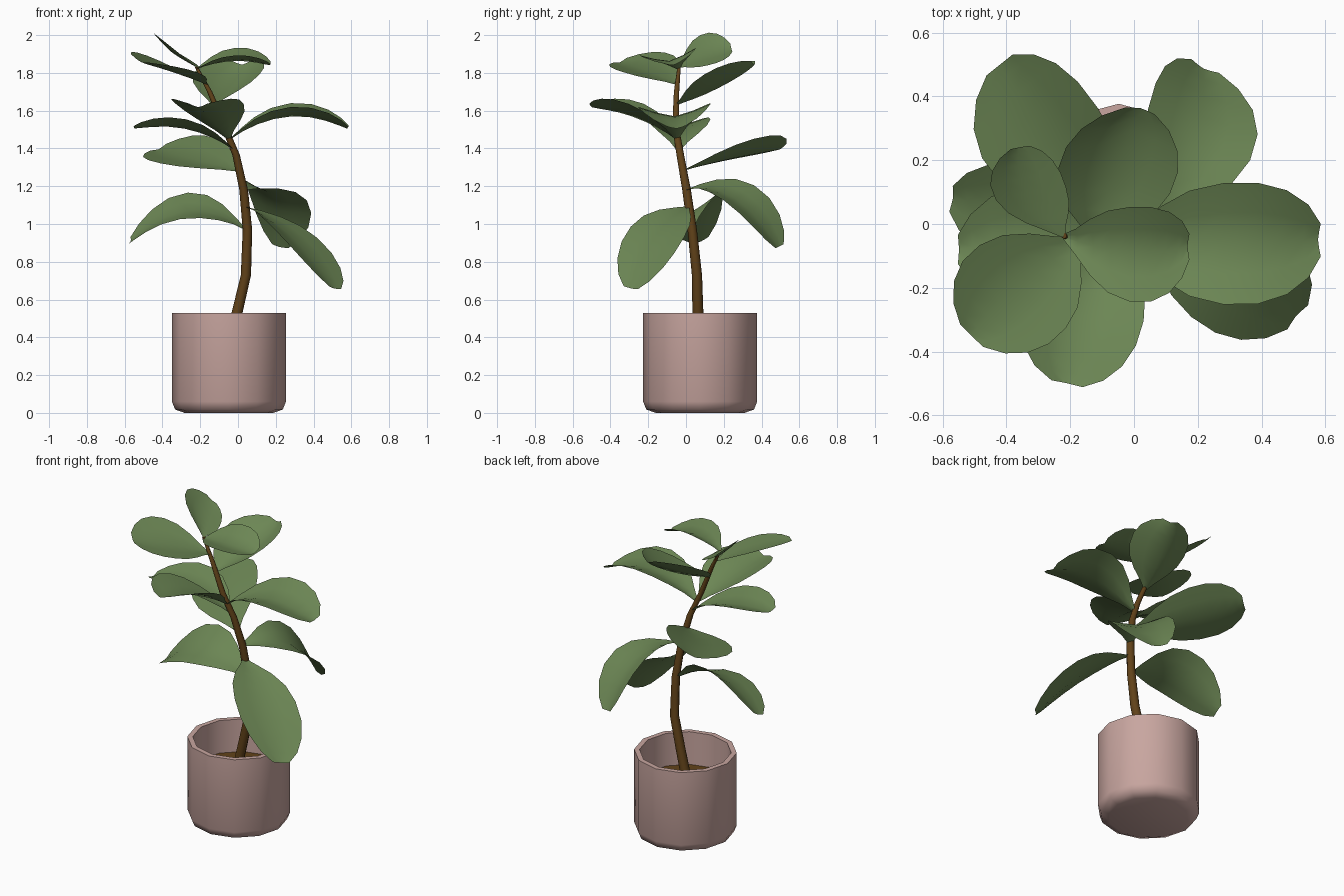
import bpy, bmesh, math
from mathutils import Vector

if "Cube" in bpy.data.objects:
    bpy.data.objects.remove(bpy.data.objects["Cube"])


def material(name, rgb):
    m = bpy.data.materials.new(name)
    m.diffuse_color = (*rgb, 1)
    m.use_nodes = True
    m.node_tree.nodes["Principled BSDF"].inputs["Base Color"].default_value = m.diffuse_color
    return m


POT = material("pot_pink", (0.58, 0.38, 0.35))
BARK = material("bark_brown", (0.12, 0.055, 0.01))
LEAF = material("leaf_green", (0.15, 0.24, 0.09))


def finish(bm, name, mat, angle):
    me = bpy.data.meshes.new(name)
    bm.to_mesh(me)
    bm.free()
    ob = bpy.data.objects.new(name, me)
    bpy.context.collection.objects.link(ob)
    me.materials.append(mat)
    bpy.ops.object.select_all(action='DESELECT')
    ob.select_set(True)
    bpy.context.view_layer.objects.active = ob
    bpy.ops.object.shade_smooth_by_angle(angle=math.radians(angle))
    return ob


def loft(name, rings, sides, mat, angle=50):
    """Skin horizontal rings given as (x, y, z, radius), capped at both ends."""
    bm = bmesh.new()
    loops = []
    for x, y, z, r in rings:
        loops.append([bm.verts.new((x + r * math.cos(a), y + r * math.sin(a), z))
                      for a in (2 * math.pi * i / sides for i in range(sides))])
    for p, q in zip(loops, loops[1:]):
        for i in range(sides):
            j = (i + 1) % sides
            bm.faces.new((p[i], p[j], q[j], q[i]))
    bm.faces.new(loops[0][::-1])
    bm.faces.new(loops[-1])
    return finish(bm, name, mat, angle)


# Pot: outer wall with rounded foot, rim, inner wall down to the floor
PX, PY = -0.048, 0.075
pot_profile = [(0.235, 0), (0.285, 0.018), (0.302, 0.06), (0.302, 0.53),
               (0.27, 0.53), (0.27, 0.29)]
loft("pot", [(PX, PY, z, r) for r, z in pot_profile], 12, POT)

# Soil disc
loft("soil", [(PX, PY, 0.295, 0.268), (PX, PY, 0.32, 0.268)], 12, BARK)

# Stem
stem_path = [(-0.06, 0.065, 0.30, 0.031), (-0.005, 0.063, 0.53, 0.029),
             (0.042, 0.058, 0.73, 0.027), (0.05, 0.033, 0.97, 0.025),
             (0.03, 0.003, 1.18, 0.023), (-0.01, -0.03, 1.365, 0.02),
             (-0.07, -0.055, 1.51, 0.018), (-0.15, -0.05, 1.70, 0.014),
             (-0.22, -0.037, 1.83, 0.009)]
loft("stem", stem_path, 8, BARK)

# Leaves: obovate blades along a curve, folded upward along the midrib
OUTLINE = [(0, 0.06), (0.1, 0.28), (0.22, 0.6), (0.36, 0.87), (0.52, 1.0),
           (0.68, 1.0), (0.82, 0.86), (0.93, 0.6), (1.0, 0.27)]
ACROSS = (-1, -0.5, 0, 0.5, 1)


def leaf(name, base, mid, tip, side, cup):
    base, mid, tip, side = map(Vector, (base, mid, tip, side))
    ctrl = 2 * mid - (base + tip) / 2
    bm = bmesh.new()
    rows = []
    for t, w in OUTLINE:
        p = (1 - t) ** 2 * base + 2 * t * (1 - t) * ctrl + t * t * tip
        tangent = 2 * (1 - t) * (ctrl - base) + 2 * t * (tip - ctrl)
        n = tangent.cross(side).normalized()
        if n.z < 0:
            n = -n
        rows.append([bm.verts.new(p + side * u * w + n * cup * w * (abs(u) ** 1.3 - 0.35))
                     for u in ACROSS])
    for p, q in zip(rows, rows[1:]):
        for i in range(4):
            bm.faces.new((p[i], p[i + 1], q[i + 1], q[i]))
    bmesh.ops.recalc_face_normals(bm, faces=bm.faces)
    bm.normal_update()
    if sum(f.normal.z for f in bm.faces) < 0:
        bmesh.ops.reverse_faces(bm, faces=bm.faces)
    return finish(bm, name, LEAF, 60)


# name, base, middle, tip, half-width vector, fold depth
leaf("leaf_low_left", (0.04, 0.03, 0.97), (-0.27, 0.04, 1.08), (-0.57, 0.08, 0.91),
     (0.02, 0.15, 0.07), 0.03)
leaf("leaf_low_right", (0.04, 0.01, 1.09), (0.28, -0.14, 0.95), (0.51, -0.29, 0.66),
     (0.12, 0.14, -0.03), 0.03)
leaf("leaf_low_back", (0.03, 0.0, 1.18), (0.19, 0.26, 1.15), (0.22, 0.49, 0.88),
     (0.16, -0.08, -0.04), 0.04)
leaf("leaf_mid_back_left", (0.01, -0.02, 1.28), (-0.25, 0.24, 1.36), (-0.42, 0.5, 1.40),
     (0.15, 0.12, 0.065), 0.04)
leaf("leaf_mid_left", (-0.02, -0.04, 1.39), (-0.27, -0.04, 1.52), (-0.55, -0.08, 1.51),
     (0.0, 0.17, 0.0), 0.05)
leaf("leaf_mid_right", (-0.04, -0.05, 1.45), (0.27, -0.06, 1.59), (0.58, -0.05, 1.51),
     (0.0, 0.19, 0.01), 0.06)
leaf("leaf_mid_front", (-0.05, -0.055, 1.45), (-0.15, -0.27, 1.59), (-0.21, -0.5, 1.625),
     (0.18, -0.04, 0.0), 0.07)
leaf("leaf_top_back", (-0.13, -0.05, 1.63), (-0.06, 0.15, 1.74), (0.02, 0.36, 1.85),
     (0.175, -0.04, 0.0), 0.08)
leaf("leaf_top_front_left", (-0.17, -0.05, 1.74), (-0.35, -0.19, 1.82), (-0.51, -0.35, 1.86),
     (-0.135, 0.13, 0.045), 0.04)
leaf("leaf_top_right", (-0.22, -0.04, 1.82), (-0.02, -0.09, 1.88), (0.17, -0.07, 1.845),
     (0.0, 0.148, 0.02), 0.05)
leaf("leaf_crown", (-0.22, -0.04, 1.83), (-0.33, 0.09, 1.905), (-0.36, 0.24, 1.93),
     (-0.11, -0.02, 0.08), 0.025)
